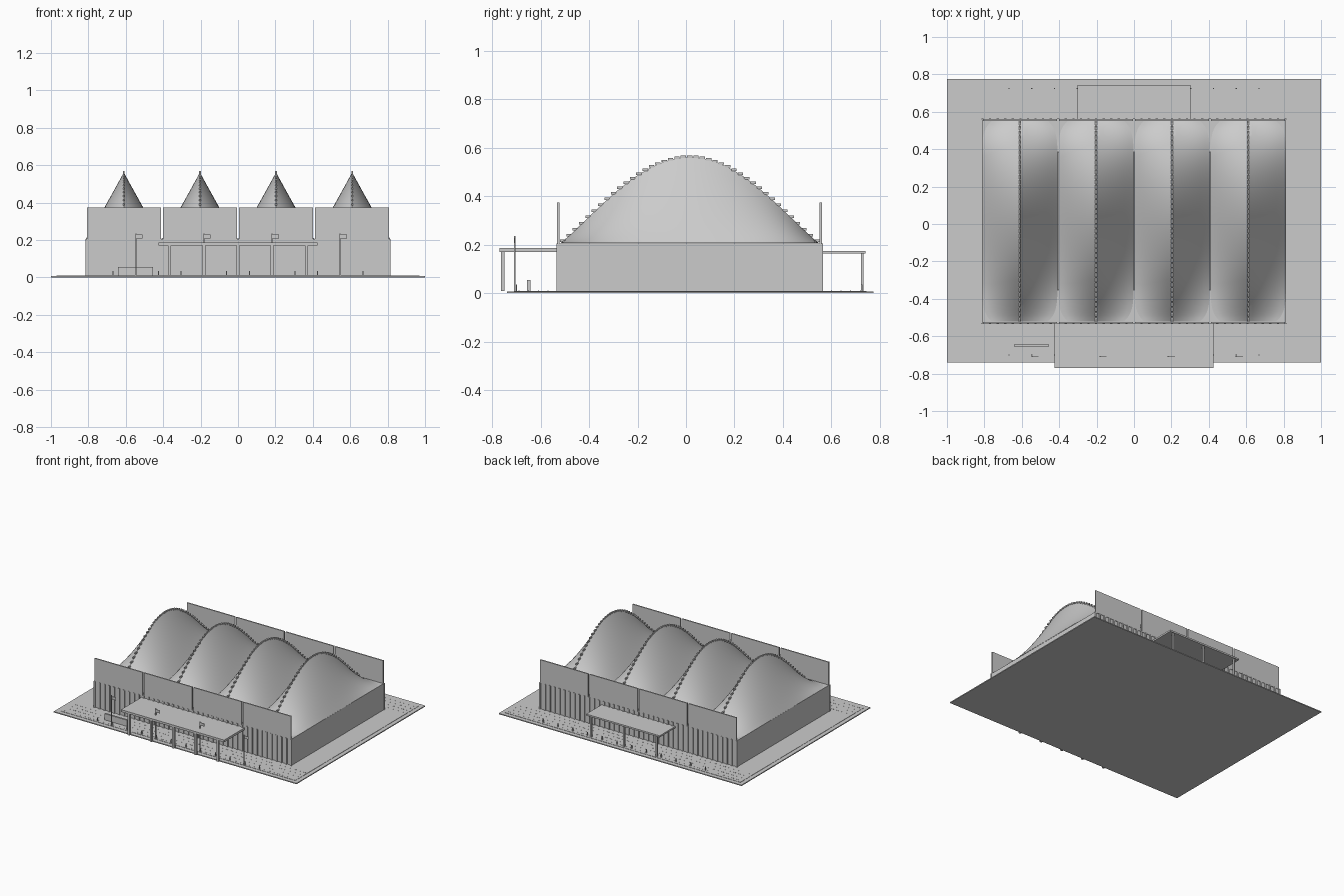
import bpy, bmesh, math
from mathutils import Matrix

cube = bpy.data.objects.get("Cube")
if cube:
    bpy.data.objects.remove(cube, do_unlink=True)

GREY = (0.6, 0.6, 0.6, 1.0)
grey = bpy.data.materials.new("concrete_grey")
grey.use_nodes = True
grey.diffuse_color = GREY
grey.node_tree.nodes["Principled BSDF"].inputs["Base Color"].default_value = GREY


def finish(name, bm):
    mesh = bpy.data.meshes.new(name)
    bm.to_mesh(mesh)
    bm.free()
    mesh.materials.append(grey)
    obj = bpy.data.objects.new(name, mesh)
    bpy.context.collection.objects.link(obj)
    return obj


def boxes(name, spans):
    """One object from boxes given as (x0, x1, y0, y1, z0, z1)."""
    bm = bmesh.new()
    for x0, x1, y0, y1, z0, z1 in spans:
        place = Matrix.Translation(((x0 + x1) / 2, (y0 + y1) / 2, (z0 + z1) / 2))
        size = Matrix.Diagonal((x1 - x0, y1 - y0, z1 - z0, 1))
        bmesh.ops.create_cube(bm, size=1, matrix=place @ size)
    return finish(name, bm)


def post(x, y, r, z0, z1):
    return (x - r, x + r, y - r, y + r, z0, z1)


FRONT, BACK = -0.528, 0.558
MID = (FRONT + BACK) / 2
HALF = 0.535
EAVES, RISE, BAY = 0.205, 0.355, 0.407
FLOOR = 0.009
centres = [(i - 1.5) * BAY for i in range(4)]

# Ground slab, raised paving and joint strips
boxes("ground_slab", [(-1, 1, -0.74, 0.775, 0, 0.007)])
boxes("paving", [(-0.97, 0.97, -0.71, 0.745, 0.007, FLOOR)])
tiles = []
for row in range(4):
    for i in range(48):
        x = -0.94 + i * 0.04 + 0.01 * (row % 2)
        for y in (-0.69 + row * 0.04, 0.6 + row * 0.04):
            tiles.append((x - 0.008, x + 0.008, y - 0.002, y + 0.002, FLOOR, FLOOR + 0.001))
boxes("paving_strips", tiles)

# Hall with vertical fins on the long fronts
boxes("hall", [(-0.812, 0.812, FRONT, BACK, FLOOR, EAVES)])
fins = []
for i in range(41):
    x = -0.81 + i * 0.0405
    fins.append((x - 0.006, x + 0.006, FRONT - 0.007, FRONT, FLOOR, EAVES))
    fins.append((x - 0.006, x + 0.006, BACK, BACK + 0.007, FLOOR, EAVES))
boxes("facade_fins", fins)

# Parapet panels, one per bay on each front
panels = []
for cx in centres:
    for y in (FRONT, BACK - 0.002):
        panels.append((cx - 0.198, cx + 0.198, y - 0.004, y + 0.005, EAVES - 0.003, 0.375))
boxes("parapet_panels", panels)


# Tent-shaped roof shells with an arched ridge
def ridge(t):
    return RISE * max(0.0, math.cos(t * math.pi / 2)) ** 1.1


def half_width(t):
    return 0.202 * (1 - 0.25 * abs(t) ** 12)


ROWS, COLS = 72, 8
for n, cx in enumerate(centres):
    bm = bmesh.new()
    grid = []
    for r in range(ROWS + 1):
        t = 2 * r / ROWS - 1
        line = []
        for c in range(-COLS, COLS + 1):
            u = c / COLS
            z = EAVES + 0.001 + ridge(t) * (1 - abs(u)) ** 1.04
            line.append(bm.verts.new((cx + u * half_width(t), MID + t * HALF, z)))
        grid.append(line)
    for a, b in zip(grid, grid[1:]):
        for c in range(2 * COLS):
            bm.faces.new((a[c], a[c + 1], b[c + 1], b[c]))
    shell = finish(f"roof_shell_{n + 1}", bm)
    bpy.ops.object.select_all(action="DESELECT")
    shell.select_set(True)
    bpy.context.view_layer.objects.active = shell
    bpy.ops.object.shade_smooth_by_angle(angle=math.radians(30))

# Stepped blocks along each ridge
blocks = []
for cx in centres:
    for i in range(41):
        t = (i - 20) / 20.4
        y, z = MID + t * HALF, EAVES + ridge(t)
        blocks.append((cx - 0.005, cx + 0.005, y - 0.011, y + 0.011, z - 0.001, z + 0.009))
boxes("ridge_blocks", blocks)

# Front and back canopies on posts
boxes("front_canopy", [(-0.425, 0.425, -0.77, FRONT, 0.17, 0.186)])
boxes("front_canopy_posts",
      [post((i - 2) * 0.183, -0.757, 0.008, FLOOR, 0.17) for i in range(5)])
boxes("back_canopy", [(-0.303, 0.303, BACK, 0.742, 0.163, 0.175)])
boxes("back_canopy_posts",
      [post((i - 1) * 0.27, 0.728, 0.006, FLOOR, 0.163) for i in range(3)])

# Bollards along both forecourts
boxes("bollards", [post((i - 5.5) * 0.1215, y, 0.003, FLOOR, 0.035)
                   for i in range(12) for y in (-0.7, 0.725)])

# Flagpoles with flags
poles, flags = [], []
for i in range(4):
    x = (i - 1.5) * 0.364
    poles.append(post(x, -0.708, 0.003, FLOOR, 0.236))
    flags.append((x, x + 0.036, -0.7095, -0.7065, 0.208, 0.23))
boxes("flagpoles", poles)
boxes("flags", flags)

# Low blank sign wall
boxes("sign_wall", [(-0.642, -0.455, -0.656, -0.643, FLOOR, 0.055)])
